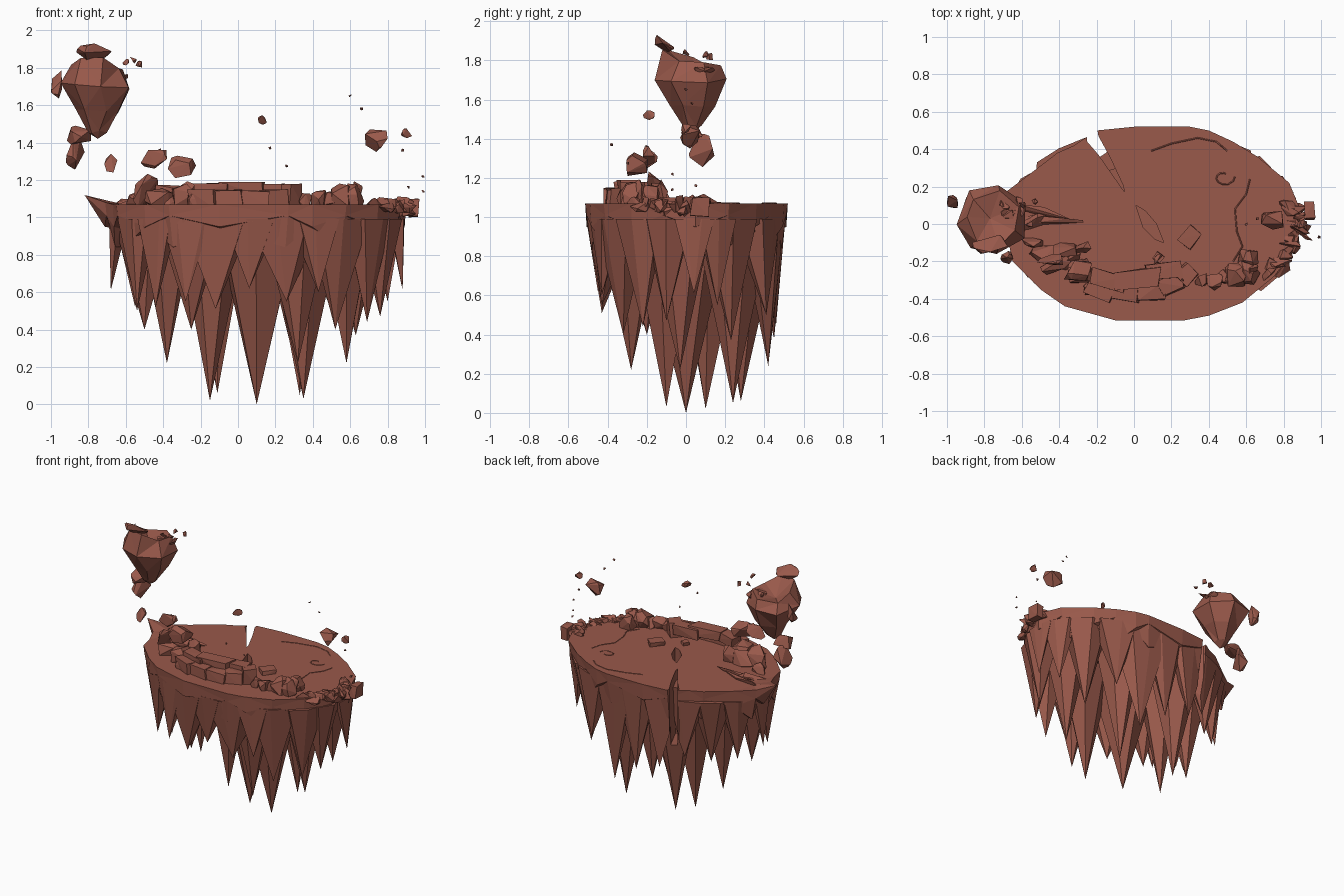
import bpy, bmesh, math, random
from mathutils import Vector, Euler

if "Cube" in bpy.data.objects:
    bpy.data.objects.remove(bpy.data.objects["Cube"])

random.seed(7)
R = random.uniform
mat = bpy.data.materials.new("red_rock")
mat.diffuse_color = (0.32, 0.10, 0.07, 1)
mat.use_nodes = True
mat.node_tree.nodes["Principled BSDF"].inputs["Base Color"].default_value = mat.diffuse_color


def finish(name, bm):
    bmesh.ops.recalc_face_normals(bm, faces=bm.faces)
    me = bpy.data.meshes.new(name)
    bm.to_mesh(me)
    bm.free()
    me.materials.append(mat)
    ob = bpy.data.objects.new(name, me)
    bpy.context.collection.objects.link(ob)
    return ob


def loft(name, rings, top=None, bottom=None, tri=False):
    """Skin rings of points; each end is an n-gon or a fan to a point."""
    bm = bmesh.new()
    vs = [[bm.verts.new(p) for p in r] for r in rings]
    n = len(vs[0])
    for a, b in zip(vs, vs[1:]):
        for i in range(n):
            bm.faces.new((a[i], a[(i + 1) % n], b[(i + 1) % n], b[i]))
    for ring, tip in ((vs[0], top), (vs[-1], bottom)):
        if tip:
            t = bm.verts.new(tip)
            for i in range(n):
                bm.faces.new((ring[i], ring[(i + 1) % n], t))
        else:
            bm.faces.new(ring)
    if tri:
        bmesh.ops.triangulate(bm, faces=bm.faces)
    return finish(name, bm)


def rock(name, loc, size, rot=(0, 0, 0), n=12, block=False):
    """Faceted stone: convex hull of random points fitted to a size."""
    if block:
        pts = [Vector((x * R(.7, 1), y * R(.7, 1), z * R(.8, 1)))
               for x in (-1, 1) for y in (-1, 1) for z in (-1, 1)]
    else:
        pts = [Vector((R(-1, 1), R(-1, 1), R(-1, 1))).normalized() for _ in range(n)]
    lo = [min(p[k] for p in pts) for k in range(3)]
    hi = [max(p[k] for p in pts) for k in range(3)]
    m = Euler(rot).to_matrix()
    bm = bmesh.new()
    for p in pts:
        q = Vector([((p[k] - lo[k]) / (hi[k] - lo[k]) - .5) * size[k] for k in range(3)])
        bm.verts.new(m @ q + Vector(loc))
    bmesh.ops.convex_hull(bm, input=bm.verts)
    for v in [v for v in bm.verts if not v.link_faces]:
        bm.verts.remove(v)
    return finish(name, bm)


def cut(ob, cutter):
    mod = ob.modifiers.new("cut", 'BOOLEAN')
    mod.operation = 'DIFFERENCE'
    mod.solver = 'EXACT'
    mod.object = cutter


# Cutters for the rear crack and the pit
def prism(name, pts, z0, z1):
    ob = loft(name, [[(x, y, z1) for x, y in pts], [(x, y, z0) for x, y in pts]])
    ob.hide_render = True
    ob.hide_set(True)
    return ob


crack = prism("crack_cutter", [(-.25, .44), (-.19, .37), (-.05, .17), (-.06, .21),
                               (-.13, .36), (-.19, .47), (-.21, .58), (-.26, .58)], .6, 1.2)
pit = prism("pit_cutter", [(.01, .1), (.06, .07), (.12, 0), (.16, -.1),
                           (.11, -.08), (.05, -.02)], .9, 1.2)

# Island plate with raised left lip and a zigzag lower rim
outline = [(-.65, -.2), (-.5, -.35), (-.37, -.44), (-.1, -.515), (.27, -.515), (.4, -.49),
           (.58, -.42), (.75, -.28), (.87, -.12), (.9, .05), (.83, .22), (.66, .36),
           (.53, .44), (.4, .5), (.3, .52), (0, .52), (-.2, .5), (-.32, .42), (-.41, .38),
           (-.58, .25), (-.7, .16), (-.82, .09), (-.71, 0), (-.67, -.1)]
inner = [(max(x, -.7) * .88, y * .88, 1.07) for x, y in outline]
top = [(x, y, 1.07 + max(0, -.68 - x) * .35) for x, y in outline]
mid = [(max(x, -.72) * .99, y * .985, .98 + .03 * (-1) ** i) for i, (x, y) in enumerate(outline)]
low = [(max(x, -.7) * .94, y * .94, .89 - .05 * (-1) ** i) for i, (x, y) in enumerate(outline)]
plate = loft("island_plate", [inner, top, mid, low], (.05, 0, 1.07), (.08, 0, .87), tri=True)
cut(plate, crack)
cut(plate, pit)

# Hanging spikes: tip x, y, z and base radius
spikes = [(-.68, .05, .61, .1), (-.54, -.2, .5, .13), (-.5, -.07, .4, .15),
          (-.55, .17, .52, .13), (-.44, -.33, .52, .14), (-.38, .1, .22, .17),
          (-.4, .27, .5, .14), (-.28, -.42, .55, .16), (-.12, -.43, .51, .19),
          (.06, -.45, .62, .15), (.26, -.43, .55, .2), (.43, -.43, .6, .15),
          (.32, -.28, .22, .18), (.52, -.32, .4, .16), (.58, -.03, .22, .18),
          (.69, -.22, .44, .14), (.76, -.1, .47, .13), (.88, .04, .61, .1),
          (.8, .16, .55, .13), (.63, .23, .37, .17), (.5, .41, .5, .17),
          (.3, .42, .24, .18), (.1, .45, .38, .17), (-.1, .46, .45, .15),
          (-.27, .4, .55, .14), (-.25, -.2, .4, .2), (.1, 0, 0, .22),
          (-.15, .1, .02, .2), (.35, -.1, .03, .2), (.33, .24, .05, .18),
          (-.11, .28, .06, .19)]


def inside(x, y):
    d = (abs((x - .1) / .79) ** 2.1 + abs(y / .51) ** 2.1) ** (1 / 2.1)
    s = 1 / max(1, d)
    return .1 + (x - .1) * s, y * s


for i, (x, y, z, r) in enumerate(spikes):
    a0 = R(0, 6)
    base = []
    for k in range(6):
        a = a0 + k * math.tau / 6
        q = r * R(.85, 1.2)
        base.append((*inside(x + q * math.cos(a), y + q * math.sin(a)), .99))
    sp = loft(f"spike_{i}", [base], None, (x, y, z))
    if -.4 < x < .15 and y > .2:
        cut(sp, crack)
    if -.2 < x < .4 and abs(y) < .25:
        cut(sp, pit)

# Large floating boulder: uneven rings with a hollow, sloping top
rings = []
for z, r, cx, tilt, j in ((1.79, .15, -.76, -.3, .03), (1.70, .2, -.76, -.06, .02),
                          (1.56, .125, -.75, 0, .03), (1.46, .05, -.75, 0, .01)):
    ring = []
    for k in range(7):
        a = k * math.tau / 7 + .5 + R(-.15, .15)
        q = r * R(.88, 1.06)
        dy = q * math.sin(a)
        ring.append((cx + q * math.cos(a), .03 + dy, z + tilt * dy + R(-j, j)))
    rings.append(ring)
loft("floating_boulder", rings, (-.77, .03, 1.74), (-.75, .02, 1.42), tri=True)

# Floating stones
for i, (x, y, z, a, b, c) in enumerate([
        (-.77, -.11, 1.885, .19, .1, .09), (-.97, .12, 1.71, .06, .07, .15),
        (-.85, .03, 1.44, .13, .11, .1), (-.87, .08, 1.34, .1, .13, .17),
        (-.68, -.18, 1.29, .07, .07, .1), (.74, .02, 1.41, .12, .1, .12),
        (-.45, -.19, 1.31, .14, .06, .1), (-.3, -.25, 1.27, .15, .11, .12),
        (.9, 0, 1.45, .06, .05, .05), (.13, -.19, 1.52, .045, .06, .05)]):
    rock(f"floating_stone_{i}", (x, y, z), (a, b, c), n=12)

# Pebbles on the boulder and drifting specks
for i in range(8):
    rock(f"boulder_pebble_{i}", (R(-.7, -.6), R(.05, .17), R(1.73, 1.78)),
         (R(.03, .06), R(.03, .06), R(.03, .05)), n=8)
for i, (x, y, z) in enumerate([(-.6, .1, 1.83), (-.53, .12, 1.82), (-.56, 0, 1.84),
                               (.26, -.3, 1.275), (.6, 0, 1.65), (.66, .03, 1.58),
                               (.17, -.38, 1.37), (-.42, -.2, 1.36), (.99, -.07, 1.22),
                               (.99, -.07, 1.14), (.91, .05, 1.16), (.88, .02, 1.36)]):
    s = .035 if i < 3 else .016
    rock(f"speck_{i}", (x, y, z), (s, s, s), n=7)

# Broken front wall: lower blocks and cap slabs
for i, (x, y, z, a, b, c, t) in enumerate([
        (-.18, -.35, 1.1, .16, .1, .1, -.4), (-.05, -.36, 1.1, .18, .11, .1, -.1),
        (.08, -.36, 1.1, .17, .11, .09, .1), (.2, -.32, 1.1, .16, .1, .1, .4),
        (.28, -.27, 1.12, .1, .1, .12, .8), (-.14, -.3, 1.15, .2, .09, .07, -.3),
        (.02, -.29, 1.155, .26, .11, .07, .1), (.16, -.25, 1.14, .2, .09, .08, .1),
        (.3, -.07, 1.08, .11, .09, .04, .9), (.13, -.18, 1.08, .05, .05, .03, .9)]):
    rock(f"wall_block_{i}", (x, y, z), (a, b, c), (0, 0, t), block=True)

# Round stones right of the wall
for i, (x, y, s) in enumerate([(.36, -.3, .07), (.43, -.31, .09), (.49, -.28, .08),
                               (.55, -.27, .13), (.61, -.26, .13), (.61, -.19, .11),
                               (-.29, -.25, .13), (-.23, -.34, .08)]):
    rock(f"round_stone_{i}", (x, y, 1.07 + s * .3), (s, s, s * 1.1), n=16)
rock("right_tall_stone", (.63, -.25, 1.13), (.06, .07, .12), (0, .2, 0))

# Left tilted shards and radiating ridges
for i, (x, y, z, a, b, c, t) in enumerate([
        (-.49, -.15, 1.14, .14, .06, .2, .3), (-.38, -.14, 1.11, .16, .06, .14, .1),
        (-.3, -.14, 1.12, .14, .05, .14, .4), (-.42, -.22, 1.1, .16, .06, .1, .5),
        (-.34, -.2, 1.09, .14, .06, .08, .6), (-.54, -.1, 1.09, .12, .06, .1, -.3),
        (-.5, .07, 1.07, .34, .05, .06, -.25), (-.45, .02, 1.07, .36, .05, .05, -.02),
        (-.56, .0, 1.08, .2, .08, .07, .3)]):
    rock(f"left_shard_{i}", (x, y, z), (a, b, c), (.25 if i < 6 else 0, 0, t), n=11)

# Rubble along the right edge
for i in range(20):
    t = i / 19
    rock(f"edge_rubble_{i}", (.75 + .13 * math.sin(t * 2.4) + R(-.04, .03), -.26 + .36 * t,
                              R(1.04, 1.075)),
         (R(.08, .14), R(.04, .07), R(.05, .09)), (0, R(-.2, .2), R(-.4, .8)), n=11)
rock("edge_end_block", (.94, .07, 1.05), (.06, .1, .1), block=True)


# Raised swirls on the ground
def swirl(name, pts):
    cu = bpy.data.curves.new(name, 'CURVE')
    cu.dimensions = '3D'
    cu.bevel_depth = .005
    cu.bevel_resolution = 0
    s = cu.splines.new('POLY')
    s.points.add(len(pts) - 1)
    for p, (x, y) in zip(s.points, pts):
        p.co = (x, y, 1.069, 1)
    cu.materials.append(mat)
    bpy.context.collection.objects.link(bpy.data.objects.new(name, cu))


swirl("ground_curl", [(.48 + (.025 + .004 * k) * math.cos(k * .6 + 1),
                       .25 + (.02 + .003 * k) * math.sin(k * .6 + 1)) for k in range(10)])
swirl("ground_stem", [(.62, .24), (.6, .16), (.54, .08), (.55, -.04), (.58, -.12), (.53, -.2)])
swirl("ground_arc", [(.09, .39), (.2, .43), (.34, .46), (.44, .44), (.5, .39)])
